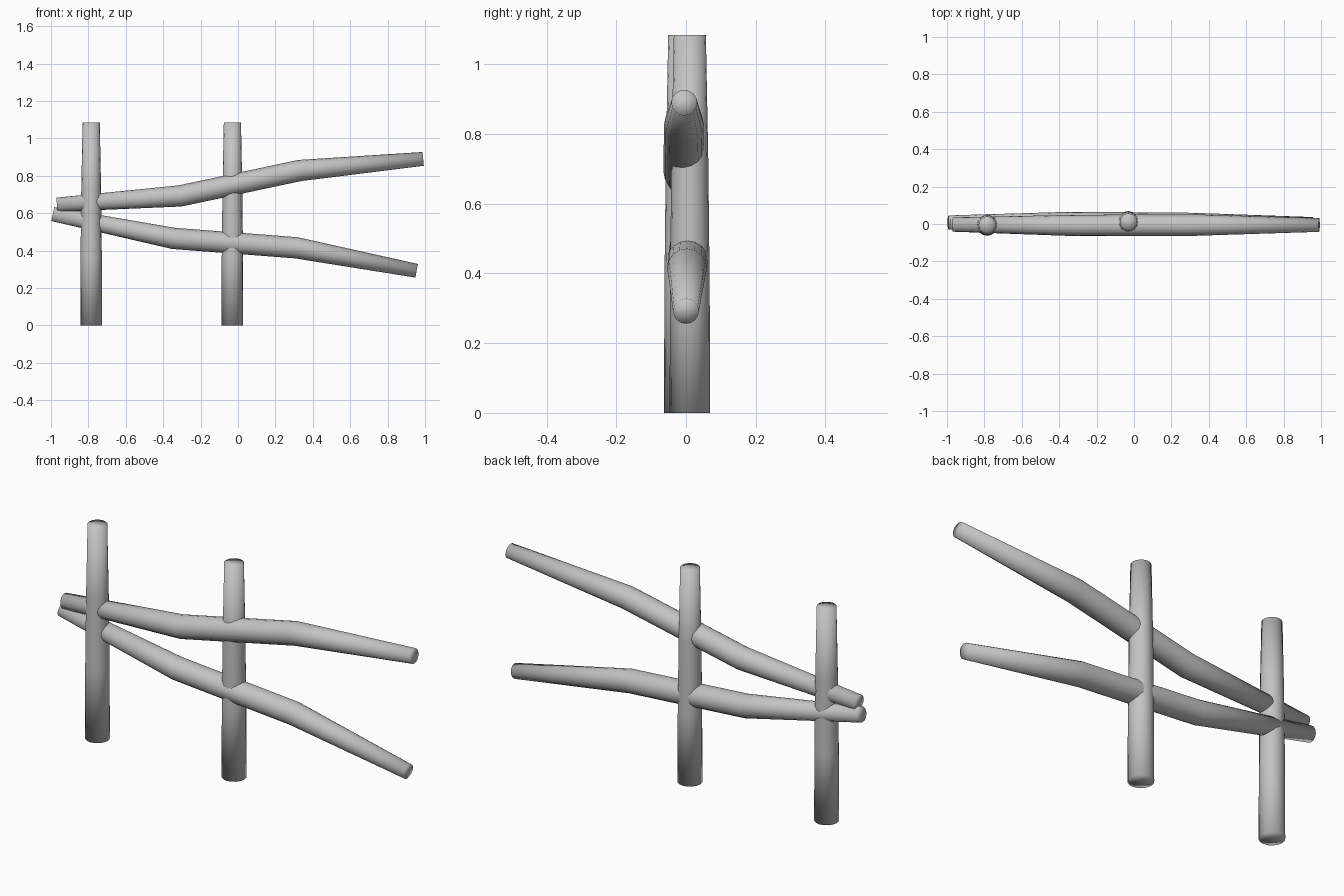
import bpy
import bmesh
from math import cos, sin, tau
from mathutils import Vector

cube = bpy.data.objects.get("Cube")
if cube:
    bpy.data.objects.remove(cube, do_unlink=True)

SIDES = 16

# Weathered grey, shared by every log
grey = bpy.data.materials.new("weathered_grey")
grey.use_nodes = True
colour = (0.55, 0.55, 0.55, 1)
grey.diffuse_color = colour
grey.node_tree.nodes["Principled BSDF"].inputs["Base Color"].default_value = colour


def log(name, points, radii):
    """Tapered round log swept through the points, with closed ends."""
    points = [Vector(p) for p in points]
    bm = bmesh.new()
    rings = []
    for i, (centre, radius) in enumerate(zip(points, radii)):
        along = (points[min(i + 1, len(points) - 1)] - points[max(i - 1, 0)]).normalized()
        across = Vector((0, 1, 0)).cross(along).normalized()
        up = along.cross(across)
        rings.append([bm.verts.new(centre + radius * (across * cos(tau * k / SIDES) + up * sin(tau * k / SIDES)))
                      for k in range(SIDES)])
    for a, b in zip(rings, rings[1:]):
        for k in range(SIDES):
            n = (k + 1) % SIDES
            bm.faces.new((a[k], a[n], b[n], b[k]))
    # End caps as fans, so the soft shading runs over the cut
    for ring, centre in ((rings[0], points[0]), (rings[-1], points[-1])):
        hub = bm.verts.new(centre)
        for k in range(SIDES):
            bm.faces.new((hub, ring[k], ring[(k + 1) % SIDES]))
    bmesh.ops.recalc_face_normals(bm, faces=bm.faces)
    for face in bm.faces:
        face.smooth = True
    mesh = bpy.data.meshes.new(name)
    bm.to_mesh(mesh)
    bm.free()
    mesh.materials.append(grey)
    obj = bpy.data.objects.new(name, mesh)
    bpy.context.collection.objects.link(obj)
    return obj


# Upright posts, slightly narrower at the top
HEIGHT = 1.085
for name, x, y in (("right_post", -0.785, -0.005), ("middle_post", -0.03, 0.011)):
    log(name, [(x, y, HEIGHT * t / 3) for t in range(4)], (0.058, 0.057, 0.053, 0.046))

# Bent rails, thick in the middle and thin at the ends
RAIL_RADII = (0.038, 0.057, 0.057, 0.037)
log("upper_rail", [(-0.968, -0.003, 0.645), (-0.31, -0.008, 0.692),
                   (0.33, -0.006, 0.828), (0.99, -0.005, 0.89)], RAIL_RADII)
log("lower_rail", [(-0.99, 0.008, 0.595), (-0.345, 0.008, 0.465),
                   (0.31, 0.003, 0.415), (0.955, 0.0, 0.292)], RAIL_RADII)
